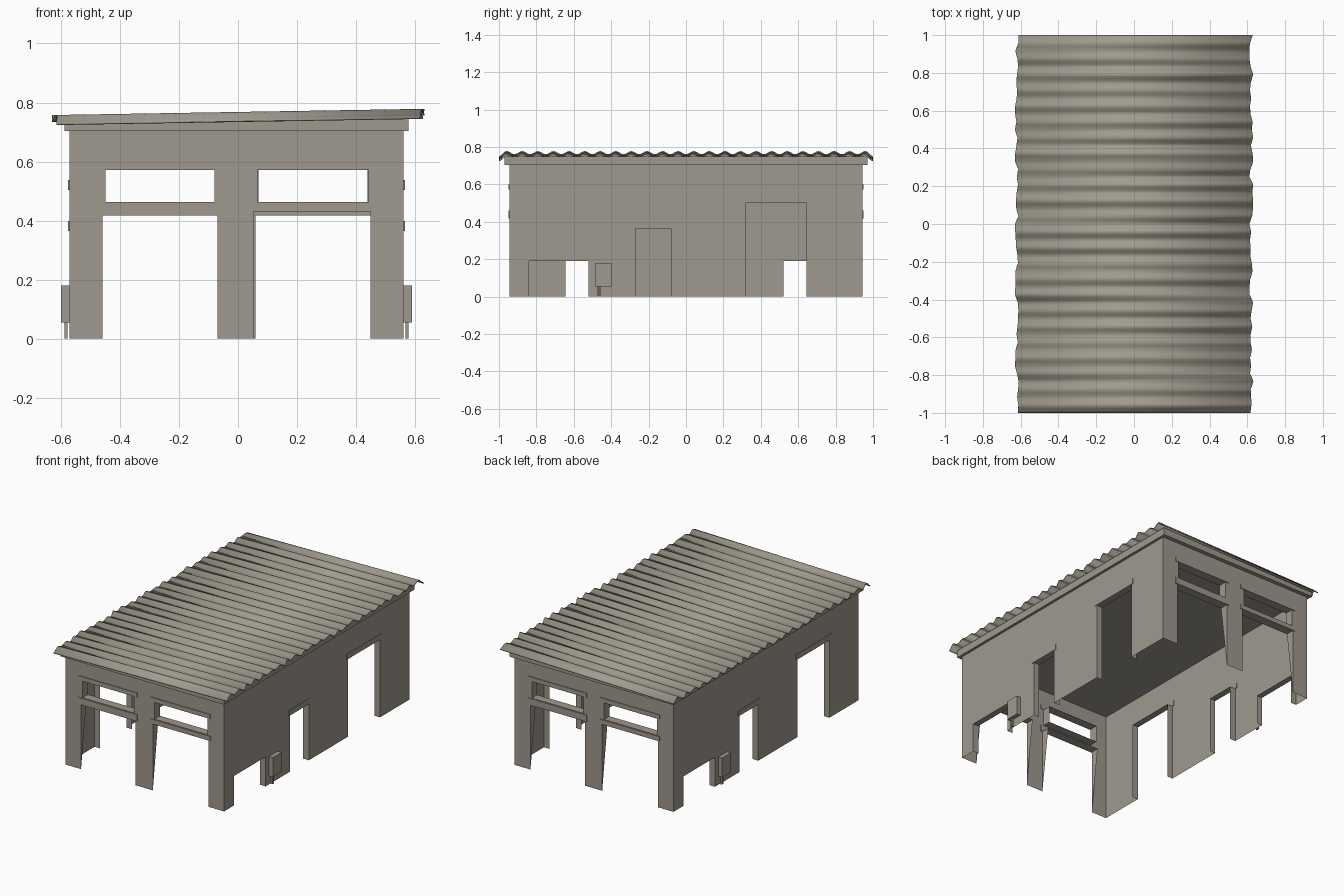
import bpy, bmesh, math, random
from mathutils import Matrix, Vector

random.seed(4)
cube = bpy.data.objects.get("Cube")
if cube:
    bpy.data.objects.remove(cube)


def material(name, rgb):
    m = bpy.data.materials.new(name)
    m.use_nodes = True
    m.diffuse_color = (*rgb, 1)
    m.node_tree.nodes["Principled BSDF"].inputs["Base Color"].default_value = (*rgb, 1)
    return m


PLASTER = material("warm grey plaster", (0.345, 0.318, 0.272))
SHEET = material("warm grey roof sheet", (0.355, 0.33, 0.272))

CX = -0.005           # middle of the walls
HX, HY = 0.566, 0.943  # wall half sizes
TOP = 0.71
TURN = Matrix.Translation((CX, 0, 0)) @ Matrix.Rotation(math.pi, 4, "Z") @ Matrix.Translation((-CX, 0, 0))


def finish(name, bm, mat):
    mesh = bpy.data.meshes.new(name)
    bm.to_mesh(mesh)
    bm.free()
    mesh.materials.append(mat)
    ob = bpy.data.objects.new(name, mesh)
    bpy.context.collection.objects.link(ob)
    return ob


def turned(ob, name):
    # half-turn copy for the opposite side
    twin = ob.copy()
    twin.data = ob.data.copy()
    twin.data.transform(TURN)
    twin.name = name
    bpy.context.collection.objects.link(twin)


def box(name, lo, hi, mat=PLASTER, slope=0.0):
    bm = bmesh.new()
    bmesh.ops.create_cube(bm, size=1)
    lo, hi = Vector(lo), Vector(hi)
    for v in bm.verts:
        v.co = Vector([lo[i] + (hi[i] - lo[i]) * (v.co[i] + 0.5) for i in range(3)])
        if v.co.z > (lo.z + hi.z) / 2:
            v.co.z += slope * v.co.x
    return finish(name, bm, mat)


def wall(name, place, u0, u1, holes, depth, tapered):
    """Wall skin with openings; place(u, inward, z) gives the position."""
    bm = bmesh.new()

    def face(*pts):
        bm.faces.new([bm.verts.new(place(*p)) for p in pts])

    us = sorted({u0, u1, *[h[0] for h in holes], *[h[1] for h in holes]})
    zs = sorted({0, TOP, *[h[2] for h in holes], *[h[3] for h in holes]})
    for a, b in zip(us, us[1:]):
        for c, d in zip(zs, zs[1:]):
            u, z = (a + b) / 2, (c + d) / 2
            if not any(h[0] < u < h[1] and h[2] < z < h[3] for h in holes):
                face((a, 0, c), (b, 0, c), (b, 0, d), (a, 0, d))
    # reveals around the openings
    for a, b, c, d in holes:
        face((a, 0, d), (b, 0, d), (b, depth, d), (a, depth, d))
        if c > 0:
            face((a, 0, c), (a, depth, c), (b, depth, c), (b, 0, c))
        for u in (a, b):
            if tapered and c == 0:
                face((u, 0, 0), (u, 0, d), (u, depth, d))
            else:
                face((u, 0, c), (u, 0, d), (u, depth, d), (u, depth, c))
    bmesh.ops.remove_doubles(bm, verts=bm.verts, dist=0.0001)
    bmesh.ops.recalc_face_normals(bm, faces=bm.faces)
    return finish(name, bm, PLASTER)


# End walls: two gateways with a window over each
gates = [(-0.459, -0.07, 0, 0.417), (0.053, 0.449, 0, 0.43)]
windows = [(-0.449, -0.08, 0.463, 0.572), (0.066, 0.442, 0.463, 0.572)]
front = wall("front_wall", lambda u, d, z: (u, -HY + d, z), CX - HX, CX + HX,
             gates + windows, 0.055, True)
turned(front, "back_wall")

# Side walls: low opening, doorway and tall doorway
doors = [(-0.84, -0.52, 0, 0.19), (-0.27, -0.08, 0, 0.365), (0.32, 0.645, 0, 0.503)]
side = wall("left_wall", lambda u, d, z: (CX + HX - d, u, z), -HY, HY, doors, 0.04, False)
turned(side, "right_wall")

# Slightly proud lintels over openings
for i, (a, b, c, d) in enumerate(gates):
    for label, z0, z1 in (("gate", d, 0.46), ("window", 0.572, 0.6)):
        lintel = box(f"front_{label}_lintel_{i}", (a - 0.015, -HY - 0.005, z0),
                     (b + 0.015, -HY + 0.004, z1))
        turned(lintel, f"back_{label}_lintel_{i}")
for i, (a, b, c, d) in enumerate(doors[1:]):
    lintel = box(f"left_door_lintel_{i}", (CX + HX - 0.004, a - 0.015, d),
                 (CX + HX + 0.004, b + 0.015, d + 0.034))
    turned(lintel, f"right_door_lintel_{i}")

# Utility box on twin thin pipes beside each long wall
X = CX + HX
parts = [box("left_utility_box", (X, -0.487, 0.055), (X + 0.028, -0.397, 0.18))]
for i, y in enumerate((-0.469, -0.459)):
    parts.append(box(f"left_utility_pipe_{i}", (X + 0.006, y - 0.004, 0),
                     (X + 0.016, y + 0.004, 0.055)))
for p in parts:
    turned(p, p.name.replace("left", "right"))

# Ring slab under the roof, top tilted with the roof
SLOPE = 0.0167
box("roof_slab", (CX - 0.583, -0.97, 0.703), (CX + 0.583, 0.97, 0.741), slope=SLOPE)

# Corrugated roof sheet with uneven ends
WAVES, STEPS = 24, 8
N = WAVES * STEPS
jitter = [[random.uniform(0.61, 0.632) for _ in range(2 * WAVES + 2)] for _ in range(2)]


def reach(side, t):
    k = int(t)
    f = t - k
    return jitter[side][k] * (1 - f) + jitter[side][k + 1] * f


bm = bmesh.new()
rows = []
for i in range(N + 1):
    y = -1 + 2 * i / N
    z = 0.7535 - 0.0085 * math.cos(2 * math.pi * i / STEPS)
    z -= 0.012 * max(0, abs(y) - 0.97) / 0.03
    t = 2 * WAVES * i / N
    ends = (-reach(0, t), reach(1, t))
    rows.append([bm.verts.new((x, y, z + 0.006 + SLOPE * x)) for x in ends])
for r, s in zip(rows, rows[1:]):
    bm.faces.new((r[0], r[1], s[1], s[0]))
bmesh.ops.recalc_face_normals(bm, faces=bm.faces)
if sum(f.normal.z for f in bm.faces) < 0:
    bmesh.ops.reverse_faces(bm, faces=bm.faces)
roof = finish("corrugated_roof", bm, SHEET)
thick = roof.modifiers.new("thickness", "SOLIDIFY")
thick.thickness = 0.006
thick.offset = -1

bpy.ops.object.select_all(action="DESELECT")
roof.select_set(True)
bpy.context.view_layer.objects.active = roof
bpy.ops.object.shade_smooth_by_angle(angle=math.radians(40))
